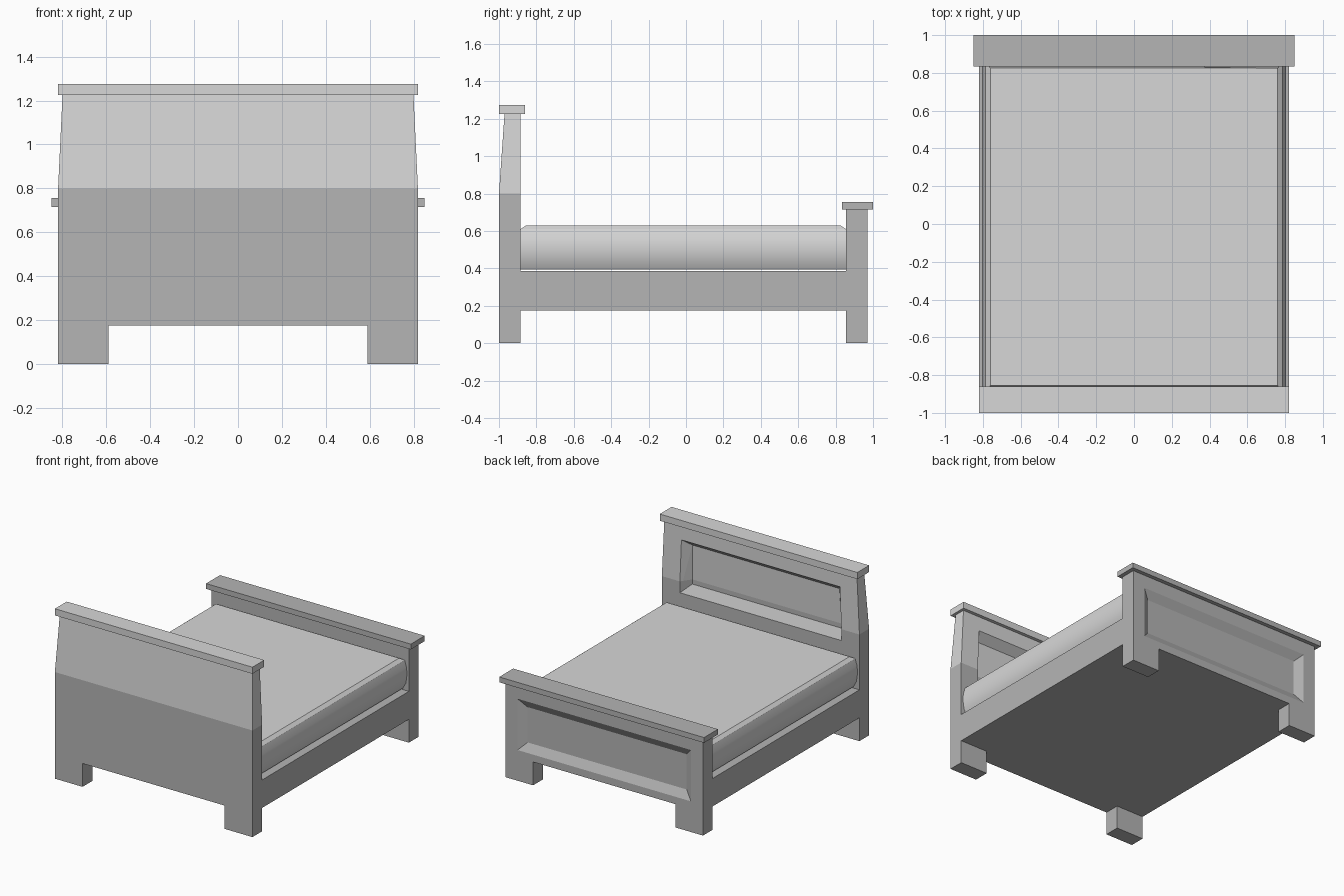
import bpy, bmesh

if "Cube" in bpy.data.objects:
    bpy.data.objects.remove(bpy.data.objects["Cube"])

def material(name, v):
    m = bpy.data.materials.new(name)
    m.diffuse_color = (v, v, v, 1)
    m.use_nodes = True
    m.node_tree.nodes["Principled BSDF"].inputs["Base Color"].default_value = m.diffuse_color
    return m

DARK = material("dark_grey_wood", 0.46)
LIGHT = material("light_grey", 0.68)

def make_object(name, bm, *mats):
    bmesh.ops.recalc_face_normals(bm, faces=bm.faces)
    me = bpy.data.meshes.new(name)
    bm.to_mesh(me)
    bm.free()
    ob = bpy.data.objects.new(name, me)
    bpy.context.collection.objects.link(ob)
    for m in mats:
        me.materials.append(m)
    return ob

def prism(points, y0, y1):
    """Extrude an xz outline from y0 to y1."""
    bm = bmesh.new()
    face = bm.faces.new([bm.verts.new((x, y0, z)) for x, z in points])
    ret = bmesh.ops.extrude_face_region(bm, geom=[face])
    for g in ret["geom"]:
        if isinstance(g, bmesh.types.BMVert):
            g.co.y = y1
    return bm

def rect(x, z0, z1):
    return [(-x, z0), (x, z0), (x, z1), (-x, z1)]

def box(name, x, y0, y1, z0, z1, mat):
    return make_object(name, prism(rect(x, z0, z1), y0, y1), mat)

def end_board(name, y0, y1, top, rx, rz0, rz1, depth, inset):
    """Board with two legs and a recess with sloping walls in its +y face."""
    w, leg, lift = 0.82, 0.59, 0.175
    outline = [(-w, 0), (-leg, 0), (-leg, lift), (leg, lift), (leg, 0), (w, 0),
               (w, top), (-w, top)]
    ob = make_object(name, prism(outline, y0, y1), DARK, LIGHT)
    # Frustum cutter, continued just past the face at the same slope
    over = 0.02
    k = inset / depth
    cut = bmesh.new()
    rings = []
    for y, d in ((y1 - depth, inset), (y1 + over, -over * k)):
        rings.append([cut.verts.new((x, y, z))
                      for x, z in rect(rx - d, rz0 + d, rz1 - d)])
    a, b = rings
    cut.faces.new(a)
    cut.faces.new(b)
    for i in range(4):
        j = (i + 1) % 4
        cut.faces.new((a[i], a[j], b[j], b[i]))
    cutter = make_object(name + "_cutter", cut)
    cutter.hide_render = True
    mod = ob.modifiers.new("recess", 'BOOLEAN')
    mod.operation, mod.solver, mod.object = 'DIFFERENCE', 'EXACT', cutter
    dg = bpy.context.evaluated_depsgraph_get()
    me = bpy.data.meshes.new_from_object(ob.evaluated_get(dg))
    ob.modifiers.clear()
    ob.data = me
    bpy.data.objects.remove(cutter)
    me.materials.clear()
    me.materials.append(DARK)
    me.materials.append(LIGHT)
    for p in me.polygons:
        p.material_index = 0
    return ob

# Headboard: tapers and turns light above z = 0.8
SPLIT, HEAD_TOP = 0.8, 1.23
head = end_board("headboard", -1.0, -0.885, HEAD_TOP, 0.67, 0.715, 1.115, 0.075, 0.05)
bm = bmesh.new()
bm.from_mesh(head.data)
bmesh.ops.triangulate(bm, faces=bm.faces)
bmesh.ops.bisect_plane(bm, geom=bm.verts[:] + bm.edges[:] + bm.faces[:],
                       plane_co=(0, 0, SPLIT), plane_no=(0, 0, 1))
for v in bm.verts:
    t = max(0, (v.co.z - SPLIT) / (HEAD_TOP - SPLIT))
    v.co.x *= 1 - 0.025 * t
    v.co.y += 0.03 * t * (-0.885 - v.co.y) / 0.115
for f in bm.faces:
    f.material_index = int(f.calc_center_median().z > SPLIT)
bm.to_mesh(head.data)
bm.free()
box("headboard_cap", 0.82, -1.0, -0.86, 1.225, 1.275, LIGHT)

# Footboard
end_board("footboard", 0.855, 0.97, 0.715, 0.72, 0.23, 0.615, 0.035, 0.06)
box("footboard_cap", 0.85, 0.835, 1.0, 0.715, 0.755, DARK)

# Bed base with side rails
box("bed_base", 0.82, -0.885, 0.855, 0.175, 0.385, DARK)

# Mattress: bulging sides, softened top edge
half = [(0.77, 0.395), (0.795, 0.44), (0.805, 0.51), (0.80, 0.56), (0.785, 0.61), (0.76, 0.63)]
outline = half + [(-x, z) for x, z in reversed(half)]
bm = prism(outline, -0.885, 0.855)
for v in bm.verts:
    if v.co.z > 0.62:
        v.co.y += 0.03 if v.co.y < 0 else -0.03
mattress = make_object("mattress", bm, LIGHT)
bpy.context.view_layer.objects.active = mattress
mattress.select_set(True)
bpy.ops.object.shade_smooth_by_angle(angle=0.45)
